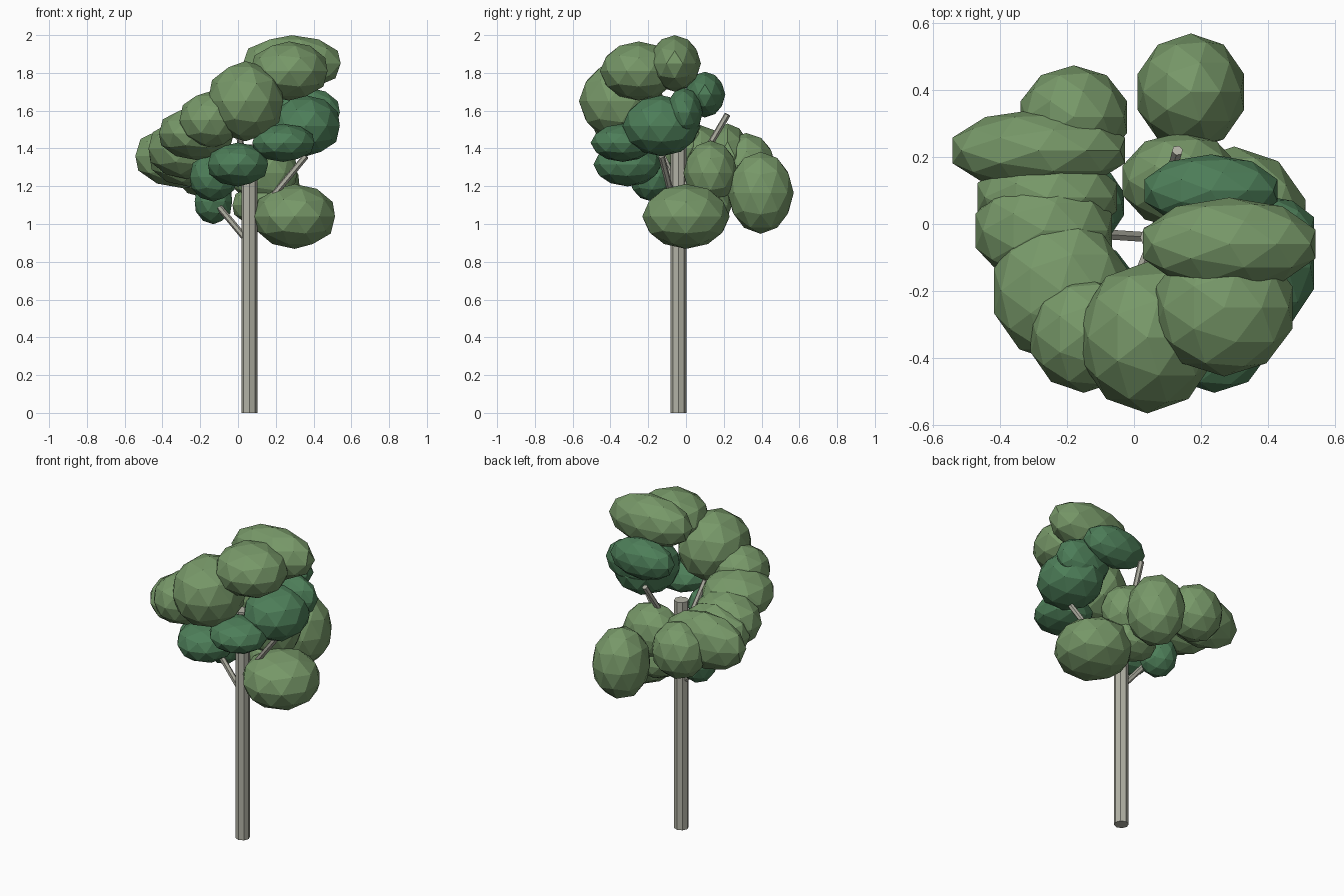
import bpy
from mathutils import Vector


def material(name, rgb):
    m = bpy.data.materials.new(name)
    m.diffuse_color = (*rgb, 1)
    return m


LIGHT = material("light_leaf", (0.185, 0.315, 0.14))
DARK = material("dark_leaf", (0.075, 0.21, 0.10))
BARK = material("bark", (0.45, 0.45, 0.38))


def limb(name, start, end, radius, sides):
    a, b = Vector(start), Vector(end)
    bpy.ops.mesh.primitive_cylinder_add(vertices=sides, radius=radius,
                                        depth=(b - a).length, location=(a + b) / 2)
    o = bpy.context.object
    o.rotation_euler = (b - a).to_track_quat('Z', 'Y').to_euler()
    o.name = name
    o.data.materials.append(BARK)


def leaf_clump(name, centre, radii, mat):
    bpy.ops.mesh.primitive_ico_sphere_add(subdivisions=2, radius=1, location=centre)
    o = bpy.context.object
    o.scale = (radii[0] * 1.045, radii[1] * 1.03, radii[2] * 1.01)
    o.name = name
    o.data.materials.append(mat)


# Trunk and branches
limb("trunk", (0.06, -0.04, 0), (0.06, -0.04, 1.42), 0.042, 8)
for i, (start, tip) in enumerate([
    ((0.05, -0.04, 0.91), (-0.10, -0.03, 1.09)),
    ((0.07, -0.04, 1.01), (0.36, -0.13, 1.36)),
    ((0.06, -0.04, 1.14), (0.13, 0.22, 1.58)),
    ((0.06, -0.04, 1.18), (0.00, -0.19, 1.50)),
]):
    limb(f"branch_{i + 1}", start, tip, 0.017, 6)

# Light foliage, spiralling from the lowest clump up to the crown
light = [
    ((0.30, 0.00, 1.04), (0.215, 0.225, 0.17)),
    ((0.12, 0.12, 1.10), (0.15, 0.12, 0.11)),
    ((0.14, 0.13, 1.27), (0.175, 0.14, 0.17)),
    ((0.17, 0.395, 1.165), (0.16, 0.17, 0.215)),
    ((-0.18, 0.32, 1.31), (0.16, 0.15, 0.17)),
    ((-0.285, 0.22, 1.36), (0.26, 0.12, 0.17)),
    ((-0.26, 0.08, 1.36), (0.21, 0.13, 0.16)),
    ((-0.27, -0.02, 1.40), (0.205, 0.16, 0.16)),
    ((-0.22, -0.20, 1.48), (0.20, 0.21, 0.14)),
    ((-0.15, -0.33, 1.55), (0.16, 0.17, 0.15)),
    ((0.04, -0.34, 1.65), (0.20, 0.22, 0.21)),
    ((0.27, -0.25, 1.81), (0.205, 0.20, 0.155)),
    ((0.285, -0.06, 1.85), (0.26, 0.135, 0.148)),
]
for i, (c, r) in enumerate(light):
    leaf_clump(f"light_foliage_{i + 1}", c, r, LIGHT)

# Dark foliage, the shaded under-layer
dark = [
    ((-0.13, 0.06, 1.12), (0.10, 0.11, 0.12)),
    ((-0.13, -0.18, 1.25), (0.125, 0.12, 0.13)),
    ((0.00, -0.31, 1.315), (0.16, 0.175, 0.115)),
    ((0.24, -0.335, 1.43), (0.165, 0.165, 0.10)),
    ((0.36, -0.13, 1.52), (0.18, 0.20, 0.16)),
    ((0.37, -0.01, 1.59), (0.17, 0.095, 0.13)),
    ((0.23, 0.10, 1.685), (0.20, 0.105, 0.12)),
]
for i, (c, r) in enumerate(dark):
    leaf_clump(f"dark_foliage_{i + 1}", c, r, DARK)
